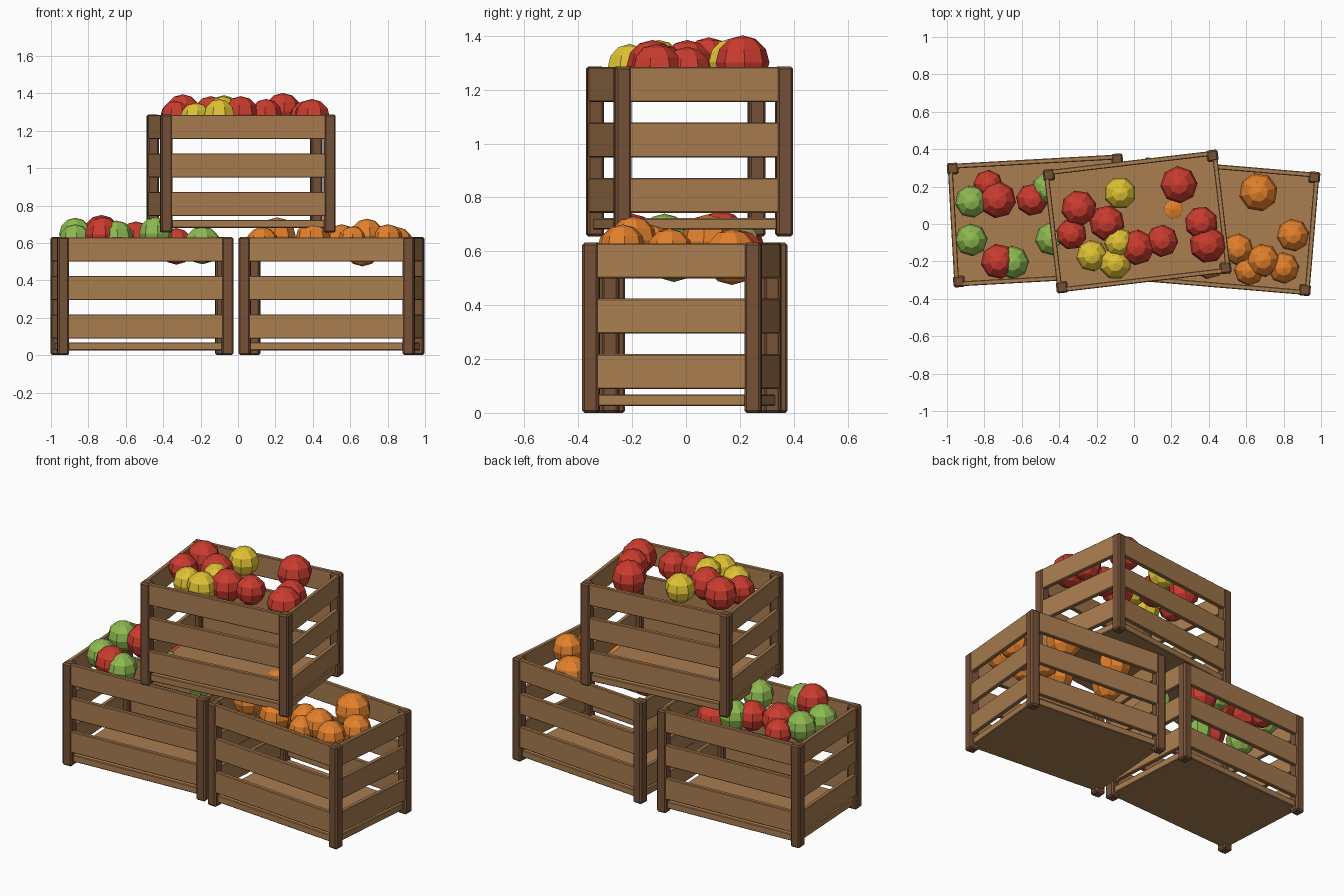
import bpy, math, random
from mathutils import Matrix, Vector

random.seed(4)
cube = bpy.data.objects.get("Cube")
if cube:
    bpy.data.objects.remove(cube, do_unlink=True)


def material(name, color):
    m = bpy.data.materials.new(name)
    m.use_nodes = True
    m.diffuse_color = (*color, 1)
    bsdf = next(n for n in m.node_tree.nodes if n.type == 'BSDF_PRINCIPLED')
    bsdf.inputs["Base Color"].default_value = (*color, 1)
    return m


dark_wood = material("dark wood", (0.18, 0.083, 0.038))
light_wood = material("light wood", (0.40, 0.205, 0.08))
red = material("red", (0.60, 0.045, 0.028))
green = material("green", (0.27, 0.49, 0.08))
yellow = material("yellow", (0.75, 0.55, 0.035))
orange = material("orange", (0.78, 0.22, 0.025))

LENGTH, WIDTH, HEIGHT = 0.88, 0.604, 0.632   # spacing of posts, height of crate
POST, SLAT, SLAT_H = 0.062, 0.026, 0.13


def box(name, size, place, mat, bevel):
    """Bevelled box of given size, set with a matrix."""
    bpy.ops.mesh.primitive_cube_add(size=1)
    ob = bpy.context.object
    ob.name = name
    ob.data.transform(Matrix.Diagonal((*size, 1)))
    ob.matrix_world = place
    ob.data.materials.append(mat)
    mod = ob.modifiers.new("soft edges", 'BEVEL')
    mod.width = bevel
    mod.segments = 1
    return ob


def crate(name, x, y, z, degrees):
    base = Matrix.Translation((x, y, z)) @ Matrix.Rotation(math.radians(degrees), 4, 'Z')

    def part(label, size, loc, mat, bevel):
        box(f"{name}_{label}", size, base @ Matrix.Translation(loc), mat, bevel)

    # Floor panel
    part("floor", (LENGTH + 0.02, WIDTH + 0.02, 0.042), (0, 0, 0.047), light_wood, 0.004)
    # Corner posts
    for sx in (-1, 1):
        for sy in (-1, 1):
            part("post", (POST, POST, HEIGHT),
                 (sx * LENGTH / 2, sy * WIDTH / 2, HEIGHT / 2), dark_wood, 0.009)
    # Three slats on every side
    for row in range(3):
        h = 0.153 + row * 0.206
        for s in (-1, 1):
            part("long_slat", (LENGTH - 0.04, SLAT, SLAT_H),
                 (0, s * (WIDTH / 2 + 0.013), h), light_wood, 0.004)
            part("end_slat", (SLAT, WIDTH - 0.04, SLAT_H),
                 (s * (LENGTH / 2 + 0.013), 0, h), light_wood, 0.004)


def fruit(name, mat, x, y, top, r):
    """Low-poly round fruit, placed by its highest point."""
    bpy.ops.mesh.primitive_uv_sphere_add(segments=8, ring_count=6, radius=r,
                                         location=(x, y, top - r),
                                         rotation=(0, 0, random.uniform(0, 0.8)))
    ob = bpy.context.object
    ob.name = name
    ob.data.materials.append(mat)


crate("left_crate", -0.513, 0.019, 0, 3.2)
crate("right_crate", 0.50, -0.015, 0, -4.8)
crate("top_crate", 0.017, 0.0135, 0.655, 6.7)

# Fruit: x, y, highest point, radius
piles = [
    ("left_crate_green_apple", green, [
        (-.87, .12, .735, .088), (-.87, -.085, .70, .088), (-.46, .19, .72, .088),
        (-.44, -.08, .74, .09), (-.65, -.205, .72, .09), (-.19, -.045, .69, .102)]),
    ("left_crate_red_apple", red, [
        (-.78, .21, .70, .08), (-.73, .13, .75, .1), (-.545, .13, .715, .087),
        (-.725, -.2, .74, .095), (-.33, .2, .68, .098)]),
    ("right_crate_orange", orange, [
        (.665, .17, .683, .104), (.85, -.06, .685, .088), (.80, -.235, .70, .085),
        (.69, -.195, .73, .09), (.615, -.25, .69, .08), (.555, -.135, .70, .085),
        (.40, -.2, .715, .095), (.21, .08, .737, .1), (.13, -.08, .685, .09)]),
    ("top_crate_red_apple", red, [
        (-.295, .085, 1.395, .096), (-.335, -.055, 1.36, .083), (-.145, .005, 1.385, .096),
        (.015, -.125, 1.385, .096), (.15, -.09, 1.37, .087), (.24, .21, 1.402, .1),
        (.36, .005, 1.36, .09), (.395, -.11, 1.37, .1)]),
    ("top_crate_yellow_apple", yellow, [
        (-.075, .165, 1.39, .087), (-.225, -.17, 1.35, .085),
        (-.10, -.21, 1.37, .087), (-.08, -.10, 1.385, .08)]),
]
for name, mat, spots in piles:
    for spot in spots:
        fruit(name, mat, *spot)
